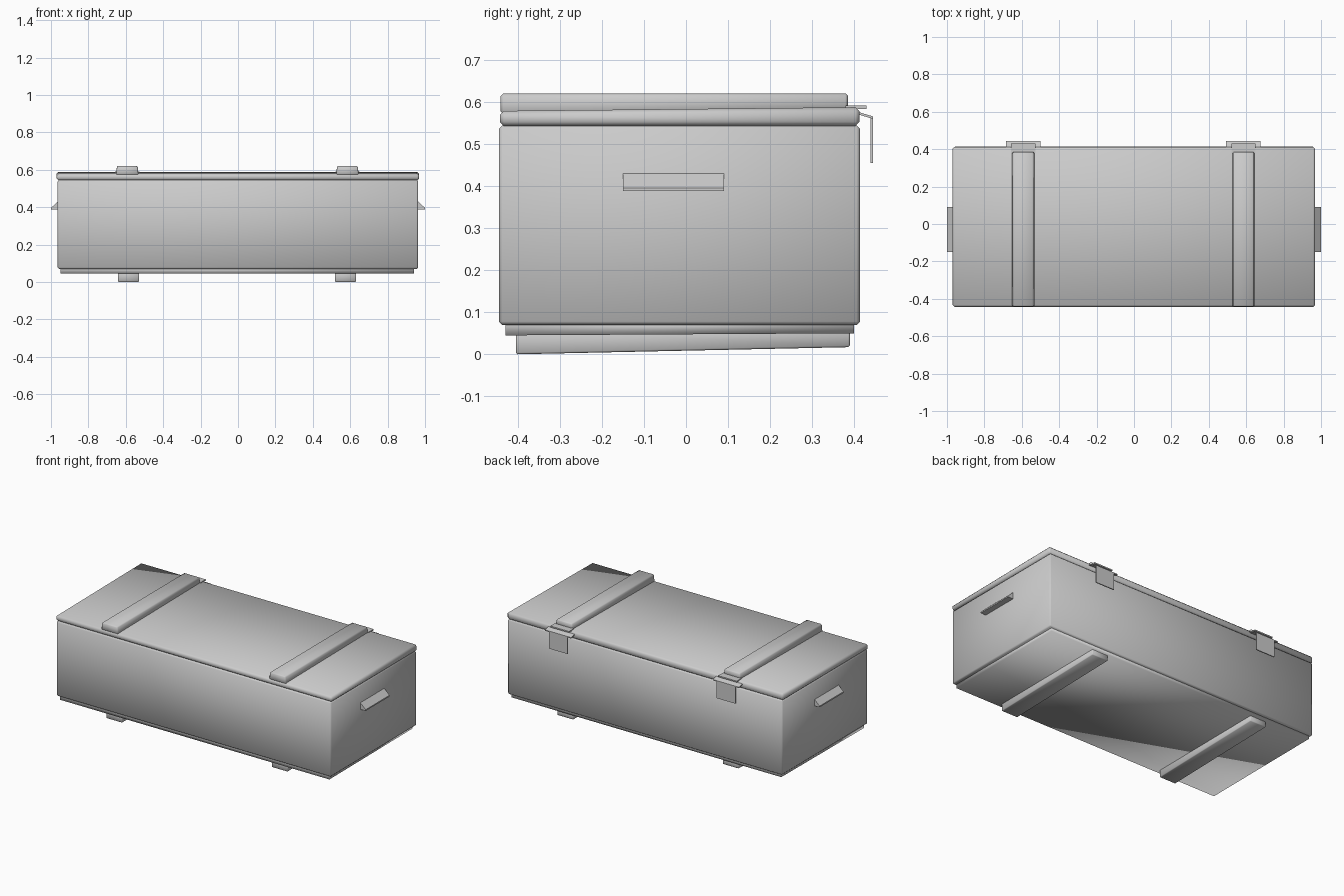
import bpy
import bmesh

if "Cube" in bpy.data.objects:
    bpy.data.objects.remove(bpy.data.objects["Cube"])

grey = bpy.data.materials.new("grey")
grey.use_nodes = True
tone = (0.6, 0.6, 0.6, 1)
grey.diffuse_color = tone
grey.node_tree.nodes["Principled BSDF"].inputs["Base Color"].default_value = tone


def finish(name, bm, bevel=0.0, smooth=True):
    """Turn a bmesh into an object with softened edges."""
    if bevel:
        bmesh.ops.bevel(bm, geom=bm.edges[:], offset=bevel, segments=1, affect='EDGES')
    bmesh.ops.recalc_face_normals(bm, faces=bm.faces[:])
    for f in bm.faces:
        f.smooth = smooth
    mesh = bpy.data.meshes.new(name)
    bm.to_mesh(mesh)
    bm.free()
    mesh.materials.append(grey)
    obj = bpy.data.objects.new(name, mesh)
    bpy.context.collection.objects.link(obj)
    return obj


def block(name, xs, ys, bottom, top, bevel=0.0, taper=0.0, smooth=True):
    """Box whose bottom and top are (front, back) heights; taper narrows the top."""
    bm = bmesh.new()
    bmesh.ops.create_cube(bm, size=1)
    for v in bm.verts:
        right, back, up = v.co.x > 0, v.co.y > 0, v.co.z > 0
        v.co.x = xs[right]
        if up:
            v.co.x += -taper if right else taper
        v.co.y = ys[back]
        v.co.z = (top if up else bottom)[back]
    return finish(name, bm, bevel, smooth)


def prism(name, profile, ys):
    """Extrude an x-z profile along y."""
    bm = bmesh.new()
    face = bm.faces.new([bm.verts.new((x, ys[0], z)) for x, z in profile])
    out = bmesh.ops.extrude_face_region(bm, geom=[face])
    for v in out["geom"]:
        if isinstance(v, bmesh.types.BMVert):
            v.co.y = ys[1]
    return finish(name, bm, smooth=False)


# Chest body, base board and sloping lid
block("body", (-0.965, 0.963), (-0.445, 0.414), (0.07, 0.07), (0.545, 0.545), 0.008)
block("base_board", (-0.948, 0.942), (-0.43, 0.4), (0.045, 0.05), (0.08, 0.08))
block("lid", (-0.97, 0.968), (-0.443, 0.413), (0.543, 0.543), (0.579, 0.588), 0.01)

for side, top_x, foot_x in (("right", -0.592, -0.585), ("left", 0.585, 0.575)):
    # Lid slat and floor runner
    block(side + "_lid_slat", (top_x - 0.06, top_x + 0.06), (-0.441, 0.385),
          (0.572, 0.58), (0.62, 0.621), 0.006, 0.005)
    block(side + "_runner", (foot_x - 0.057, foot_x + 0.057), (-0.405, 0.39),
          (0.0, 0.017), (0.06, 0.06), 0.004)
    # Latch: tab on the lid, wide flange and hanging hasp
    block(side + "_latch_tab", (top_x - 0.065, top_x + 0.065), (0.38, 0.43),
          (0.584, 0.584), (0.592, 0.592), smooth=False)
    block(side + "_latch_flange", (top_x - 0.092, top_x + 0.092), (0.405, 0.445),
          (0.572, 0.56), (0.578, 0.566), smooth=False)
    block(side + "_latch_hasp", (top_x - 0.065, top_x + 0.065), (0.439, 0.445),
          (0.455, 0.455), (0.562, 0.562), smooth=False)

# Wedge-shaped carrying handles on both ends
for side, s in (("right", -1), ("left", 1)):
    prism(side + "_handle", [(s * 0.955, 0.388), (s, 0.388), (s, 0.396), (s * 0.963, 0.43)],
          (-0.15, 0.09))
